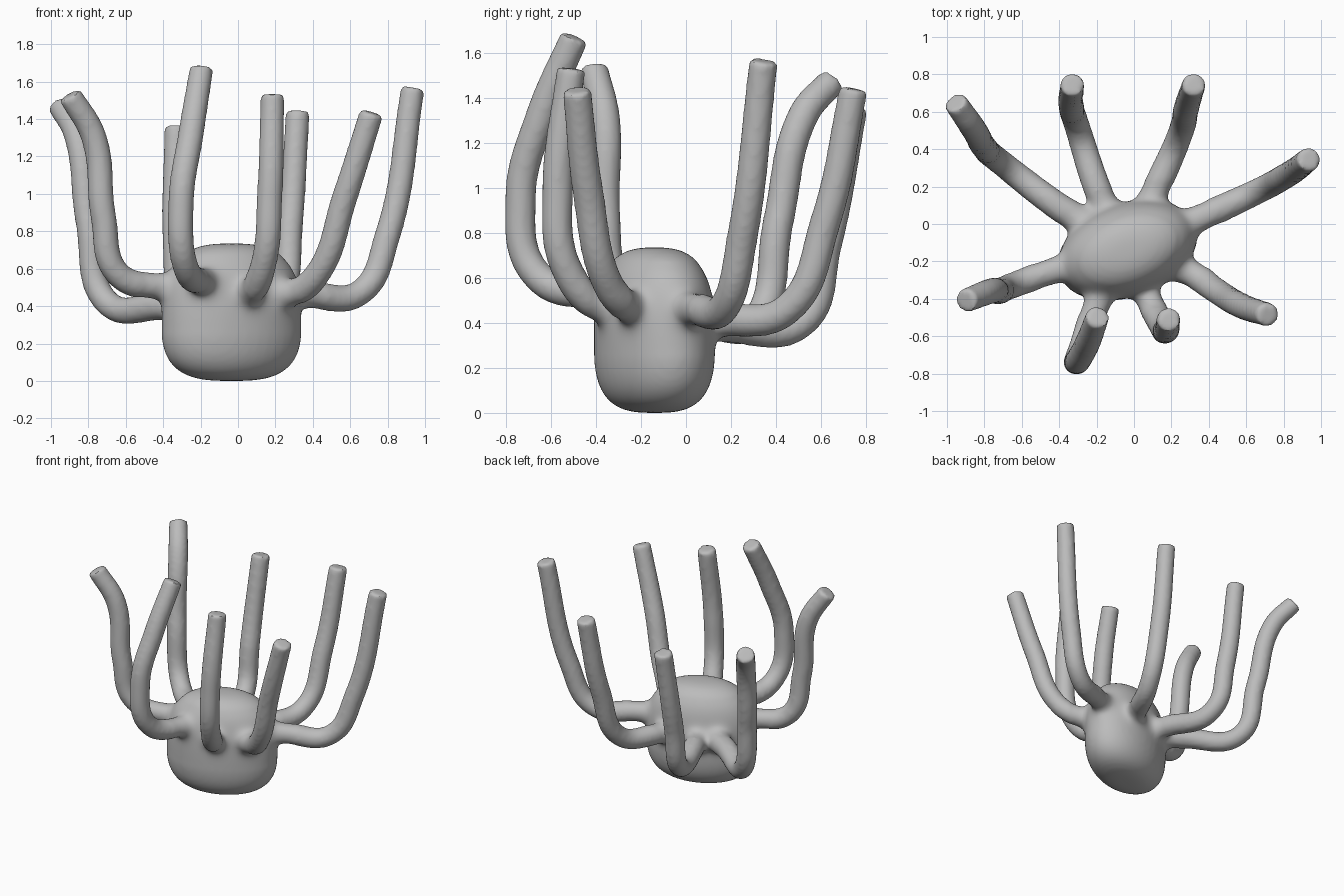
import bpy, bmesh, math
from mathutils import Vector, Matrix

cube = bpy.data.objects.get("Cube")
if cube:
    bpy.data.objects.remove(cube, do_unlink=True)

grey = bpy.data.materials.new("clay grey")
grey.use_nodes = True
COLOUR = (0.5, 0.5, 0.5, 1)
grey.diffuse_color = COLOUR
grey.node_tree.nodes["Principled BSDF"].inputs["Base Color"].default_value = COLOUR

CENTRE = Vector((-0.035, -0.14, 0))
TILT = Matrix.Rotation(math.radians(20), 4, 'Z')
SEMI_X, SEMI_Y = 0.39, 0.25
WAIST, HEIGHT = 0.33, 0.735
TUBE = 0.07
SIDES = 40

# Centre lines: trunk surface, elbow, shaft, tip
TENTACLES = {
    "back_right": [(-.40, .09, .40), (-.70, .32, .42), (-.80, .41, .85), (-.865, .52, 1.32),
                   (-.955, .65, 1.475)],
    "back_mid_right": [(-.18, .15, .39), (-.30, .51, .40), (-.335, .625, .75),
                       (-.33, .745, 1.36)],
    "back_mid_left": [(.11, .17, .41), (.235, .45, .46), (.28, .62, .85), (.32, .745, 1.44)],
    "back_left": [(.37, .04, .46), (.65, .17, .47), (.80, .25, .78), (.935, .345, 1.565)],
    "front_left": [(.30, -.26, .475), (.43, -.35, .58), (.57, -.435, .98), (.715, -.485, 1.435)],
    "front_mid_left": [(.065, -.37, .47), (.14, -.53, .64), (.17, -.57, 1), (.185, -.51, 1.53)],
    "front_mid_right": [(-.18, -.39, .53), (-.28, -.66, .61), (-.305, -.735, .95),
                        (-.25, -.64, 1.33), (-.195, -.495, 1.67)],
    "front_right": [(-.40, -.24, .505), (-.64, -.325, .57), (-.72, -.36, .88),
                    (-.77, -.36, 1.30), (-.90, -.41, 1.53)],
}


def trunk(bm):
    """Oval trunk from superellipse rings, slightly rounder above the waist."""
    rings = []
    for step in range(-22, 23):
        t = math.sin(math.radians(step * 4))
        half, power = (WAIST, 3) if t < 0 else (HEIGHT - WAIST, 2.8)
        r = (1 - abs(t) ** power) ** (1 / power)
        ring = []
        for i in range(SIDES):
            a = math.tau * i / SIDES
            p = Vector((SEMI_X * r * math.cos(a), SEMI_Y * r * math.sin(a), WAIST + half * t))
            ring.append(bm.verts.new(TILT @ p + CENTRE))
        rings.append(ring)
    for lo, hi in zip(rings, rings[1:]):
        for i in range(SIDES):
            j = (i + 1) % SIDES
            bm.faces.new((lo[i], lo[j], hi[j], hi[i]))
    bm.faces.new(rings[0][::-1])
    bm.faces.new(rings[-1])


def tentacle(bm, name, path):
    """Swept tube with a flared root that starts inside the trunk."""
    surface = Vector(path[0])
    root = surface.lerp(Vector((CENTRE.x, CENTRE.y, surface.z)), 0.5)
    points = [root, *path]
    curve = bpy.data.curves.new(name, 'CURVE')
    curve.dimensions = '3D'
    curve.bevel_depth = TUBE
    curve.bevel_resolution = 4
    curve.resolution_u = 14
    curve.use_fill_caps = True
    spline = curve.splines.new('BEZIER')
    spline.bezier_points.add(len(points) - 1)
    for i, (bp, co) in enumerate(zip(spline.bezier_points, points)):
        bp.co = co
        bp.handle_left_type = bp.handle_right_type = 'AUTO'
        bp.radius = (1.3, 1.1)[i] if i < 2 else 1
    spline.bezier_points[-1].radius = 0.93
    obj = bpy.data.objects.new(name, curve)
    bpy.context.collection.objects.link(obj)
    dg = bpy.context.evaluated_depsgraph_get()
    tube = bpy.data.meshes.new_from_object(obj.evaluated_get(dg))
    bm.from_mesh(tube)
    bpy.data.objects.remove(obj, do_unlink=True)
    bpy.data.curves.remove(curve)
    bpy.data.meshes.remove(tube)


# Gather the parts into one mesh
bm = bmesh.new()
trunk(bm)
for name, path in TENTACLES.items():
    tentacle(bm, name, path)
bmesh.ops.remove_doubles(bm, verts=bm.verts, dist=0.0001)
bmesh.ops.recalc_face_normals(bm, faces=bm.faces)
mesh = bpy.data.meshes.new("tentacled_body")
bm.to_mesh(mesh)
bm.free()
creature = bpy.data.objects.new("tentacled_body", mesh)
bpy.context.collection.objects.link(creature)

# Fuse into one skin
remesh = creature.modifiers.new("fuse", 'REMESH')
remesh.mode = 'VOXEL'
remesh.voxel_size = 0.015
dg = bpy.context.evaluated_depsgraph_get()
fused = bpy.data.meshes.new_from_object(creature.evaluated_get(dg))
creature.modifiers.clear()
creature.data = fused
bpy.data.meshes.remove(mesh)

# Soften the joints between trunk and roots, then lightly the whole skin
bm = bmesh.new()
bm.from_mesh(fused)
untilt = TILT.inverted()


def near_trunk(v):
    p = untilt @ (v.co - CENTRE)
    d = math.hypot(p.x / SEMI_X, p.y / SEMI_Y)
    return 0.7 < d < 1.35 and 0.25 < p.z < 0.7


def soften(verts, rounds):
    for _ in range(rounds):
        bmesh.ops.smooth_vert(bm, verts=verts, factor=0.5,
                              use_axis_x=True, use_axis_y=True, use_axis_z=True)


soften([v for v in bm.verts if near_trunk(v)], 20)
soften(bm.verts[:], 4)
bm.to_mesh(fused)
bm.free()

fused.materials.clear()
fused.materials.append(grey)
bpy.ops.object.select_all(action='DESELECT')
creature.select_set(True)
bpy.context.view_layer.objects.active = creature
bpy.ops.object.shade_smooth_by_angle(angle=math.radians(40))
